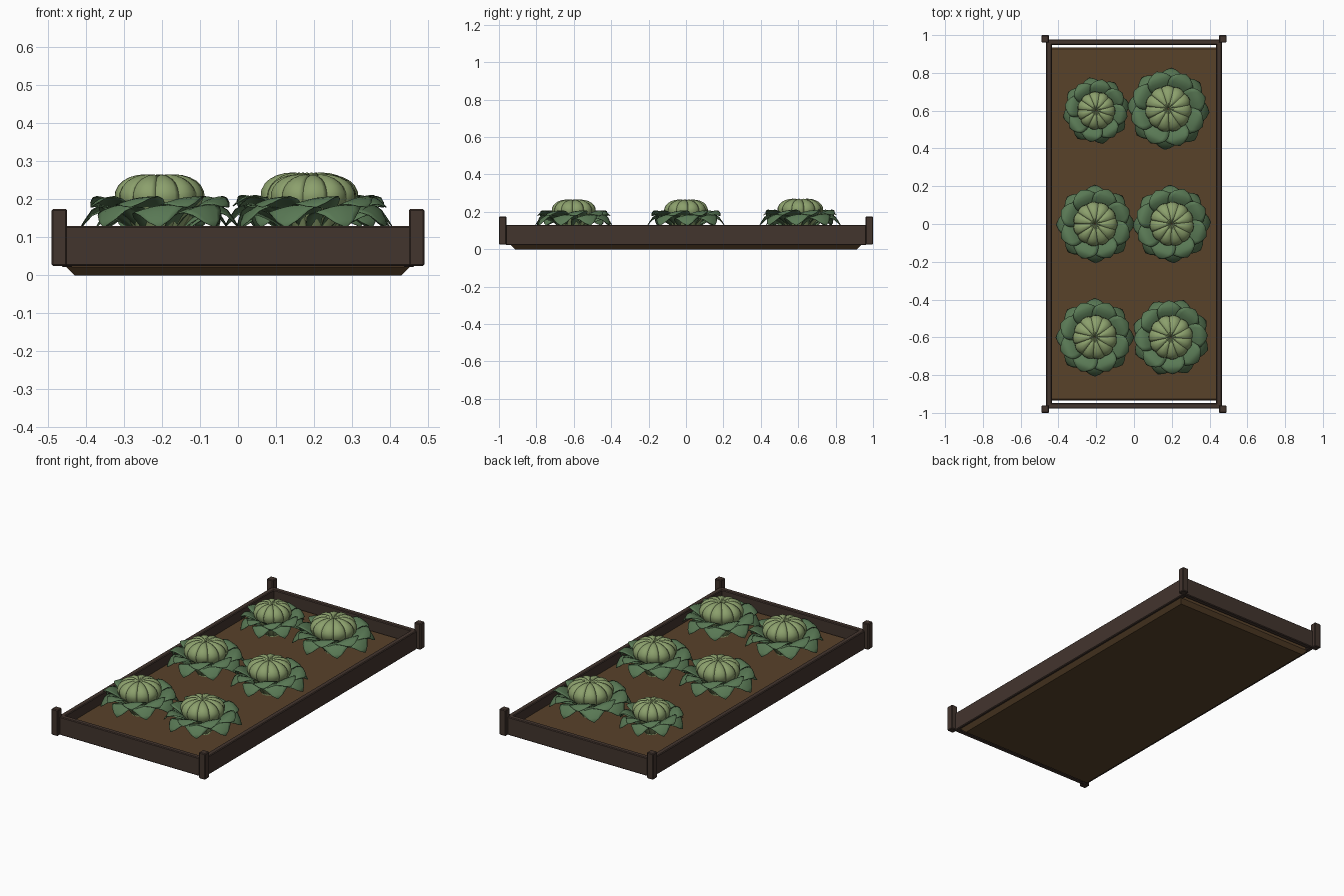
import bpy, bmesh, math
from mathutils import Vector

cube = bpy.data.objects.get("Cube")
if cube:
    bpy.data.objects.remove(cube, do_unlink=True)


def material(name, rgb):
    m = bpy.data.materials.new(name)
    m.use_nodes = True
    m.diffuse_color = (*rgb, 1)
    m.node_tree.nodes["Principled BSDF"].inputs["Base Color"].default_value = (*rgb, 1)
    return m


WOOD = material("dark_wood", (0.055, 0.035, 0.027))
SOIL = material("brown_soil", (0.098, 0.054, 0.023))
LEAF = material("leaf_green", (0.1, 0.19, 0.09))
HEAD = material("pale_green", (0.26, 0.35, 0.15))
SOIL_TOP = 0.072


def finish(bm, name, mats):
    mesh = bpy.data.meshes.new(name)
    bm.to_mesh(mesh)
    bm.free()
    for m in mats:
        mesh.materials.append(m)
    ob = bpy.data.objects.new(name, mesh)
    bpy.context.collection.objects.link(ob)
    return ob


def board(name, low, high):
    bm = bmesh.new()
    bmesh.ops.create_cube(bm, size=1)
    for v in bm.verts:
        v.co = Vector([a if c < 0 else b for c, a, b in zip(v.co, low, high)])
    ob = finish(bm, name, [WOOD])
    mod = ob.modifiers.new("soft_edges", 'BEVEL')
    mod.width = 0.004
    mod.segments = 1


# Wooden frame
for side, s in (("left", 1), ("right", -1)):
    x = s * 0.45
    board(side + "_board", (x - 0.015, -0.965, 0.022), (x + 0.015, 0.965, 0.13))
for side, s in (("back", 1), ("front", -1)):
    y = s * 0.963
    board(side + "_board", (-0.455, y - 0.015, 0.025), (0.455, y + 0.015, 0.13))
    for hand, t in (("left", 1), ("right", -1)):
        x, py = t * 0.47, s * 0.98
        board(f"{side}_{hand}_post", (x - 0.02, py - 0.02, 0.025), (x + 0.02, py + 0.02, 0.175))

# Soil bed with a chamfered underside
bm = bmesh.new()
rings = []
for hx, hy, z in ((0.43, 0.913, 0), (0.452, 0.935, 0.022),
                  (0.452, 0.935, SOIL_TOP - 0.008), (0.444, 0.927, SOIL_TOP)):
    rings.append([bm.verts.new((sx * hx, sy * hy, z))
                  for sx, sy in ((-1, -1), (1, -1), (1, 1), (-1, 1))])
for a, b in zip(rings, rings[1:]):
    for i in range(4):
        j = (i + 1) % 4
        bm.faces.new((a[i], a[j], b[j], b[i]))
bm.faces.new(rings[0][::-1])
bm.faces.new(rings[-1])
finish(bm, "soil_bed", [SOIL])


def spline(points, t):
    """Smooth interpolation through a few (radius, height) points."""
    n = len(points) - 1
    i = min(int(t * n), n - 1)
    u = t * n - i
    p = [Vector(points[max(0, min(n, i + k))]) for k in (-1, 0, 1, 2)]
    return 0.5 * (2 * p[1] + (p[2] - p[0]) * u + (2 * p[0] - 5 * p[1] + 4 * p[2] - p[3]) * u ** 2
                  + (3 * p[1] - p[0] - 3 * p[2] + p[3]) * u ** 3)


def skin(bm, grid, index):
    for a, b in zip(grid, grid[1:]):
        for c in range(len(a) - 1):
            bm.faces.new((a[c], b[c], b[c + 1], a[c + 1])).material_index = index


def leaf(bm, path, wide, angle, fold, twist, rows=8, cols=6):
    """Pointed outer leaf: arches along the path, folded along its midrib."""
    ca, sa = math.cos(angle), math.sin(angle)
    grid = []
    for r in range(rows + 1):
        t = r / rows
        p = spline(path, t)
        half = wide * (0.3 + 0.7 * math.sin(math.pi * min(t / 1.35, 1))) * (1 - t ** 3.2) + 0.001
        line = []
        for c in range(cols + 1):
            u = 2 * c / cols - 1
            y = u * half
            z = p.y + fold * half * abs(u) ** 1.5 + twist * y
            line.append(bm.verts.new((p.x * ca - y * sa, p.x * sa + y * ca, z)))
        grid.append(line)
    skin(bm, grid, 0)


def head_rib(bm, path, start, pitch, rows=12, cols=6):
    """Wrapping leaf of the head: bulges in the middle, one edge lapped over the next."""
    grid = []
    for r in range(rows + 1):
        t = r / rows
        p = spline(path, t)
        line = []
        for c in range(cols + 1):
            u = c / cols
            a = start + pitch * (u * 1.15 - 0.07)
            bulge = math.sin(math.pi * u)
            k = 0.92 + 0.07 * bulge + 0.05 * u
            z = p.y + (0.01 * bulge + 0.004 * u) * t
            line.append(bm.verts.new((p.x * k * math.cos(a), p.x * k * math.sin(a), z)))
        grid.append(line)
    skin(bm, grid, 1)


# Leaf and head profiles as (radius, height above the soil)
DROOPING = [(0.04, 0.04), (0.10, 0.095), (0.165, 0.11), (0.208, 0.055)]
RAISED = [(0.05, 0.05), (0.105, 0.108), (0.16, 0.132), (0.196, 0.108)]
BALL = [(0.04, 0), (0.102, 0.10), (0.113, 0.14), (0.09, 0.17), (0.045, 0.182), (0.004, 0.172)]


def cabbage(name, x, y, scale, turn):
    bm = bmesh.new()
    for k in range(8):
        a = turn + k * math.tau / 8
        leaf(bm, DROOPING, 0.084, a, -0.15, 0.12)
        leaf(bm, RAISED, 0.077, a + math.tau / 16, -0.1, 0.18)
    for k in range(11):
        head_rib(bm, BALL, turn + k * math.tau / 11, math.tau / 11)
    ob = finish(bm, name, [LEAF, HEAD])
    bpy.ops.object.select_all(action='DESELECT')
    bpy.context.view_layer.objects.active = ob
    ob.select_set(True)
    bpy.ops.object.shade_smooth_by_angle(angle=math.radians(35))
    ob.location = (x, y, SOIL_TOP)
    # smaller plants are narrower but almost as tall
    ob.scale = (scale, scale, (1 + scale) / 2)
    mod = ob.modifiers.new("leaf_thickness", 'SOLIDIFY')
    mod.thickness = 0.002


# Two columns of three cabbages
cabbage("front_right_cabbage", -0.207, -0.6, 1.0, 0)
cabbage("front_left_cabbage", 0.195, -0.6, 1.0, 0.45)
cabbage("middle_right_cabbage", -0.205, 0, 1.0, 0.8)
cabbage("middle_left_cabbage", 0.2, 0, 1.0, 0.05)
cabbage("back_right_cabbage", -0.2, 0.6, 0.86, 0.2)
cabbage("back_left_cabbage", 0.182, 0.61, 1.05, 0.7)
